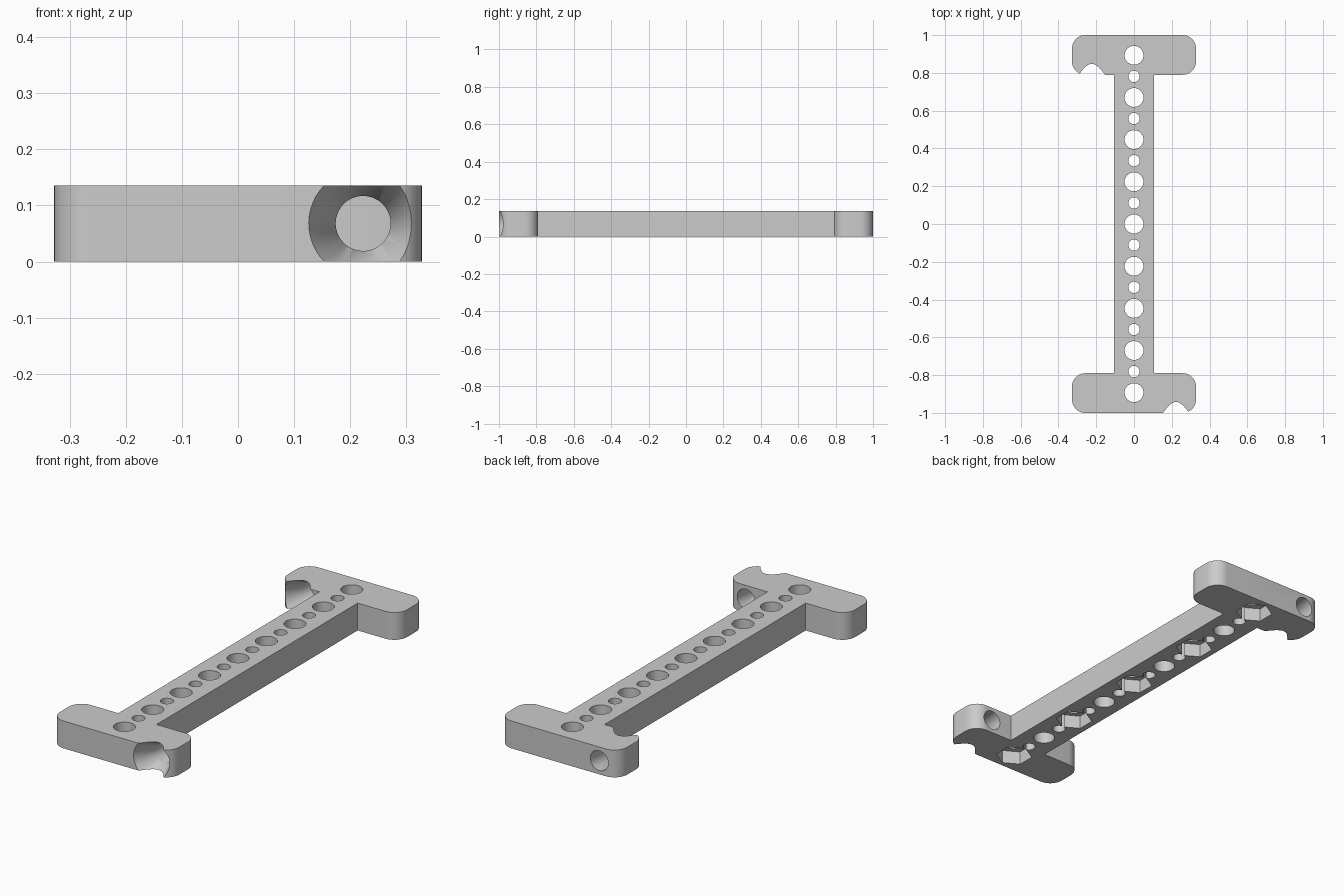
import bpy
import bmesh
from math import cos, sin, pi, radians
from mathutils import Matrix

if "Cube" in bpy.data.objects:
    bpy.data.objects.remove(bpy.data.objects["Cube"])

HEIGHT = 0.136
HALF_X, BAR_X = 0.328, 0.105
INNER_Y, CORNER = 0.79, 0.07
PITCH = 0.2233

grey = bpy.data.materials.new("light grey")
grey.use_nodes = True
colour = (0.6, 0.6, 0.6, 1)
grey.diffuse_color = colour
grey.node_tree.nodes["Principled BSDF"].inputs["Base Color"].default_value = colour


def new_object(name, bm):
    bmesh.ops.recalc_face_normals(bm, faces=bm.faces)
    mesh = bpy.data.meshes.new(name)
    bm.to_mesh(mesh)
    bm.free()
    mesh.materials.append(grey)
    obj = bpy.data.objects.new(name, mesh)
    bpy.context.collection.objects.link(obj)
    return obj


def rounded(cx, cy, start, steps=10):
    """Quarter-circle corner, counter-clockwise from the start angle."""
    angles = [start + pi / 2 * i / steps for i in range(steps + 1)]
    return [(cx + CORNER * cos(a), cy + CORNER * sin(a)) for a in angles]


# I-shaped plate: half of the outline, then its half-turn copy
rx = HALF_X - CORNER
half = [(BAR_X, INNER_Y)]
half += rounded(rx, INNER_Y + CORNER, -pi / 2)
half += rounded(rx, 1 - CORNER, 0)
half += rounded(-rx, 1 - CORNER, pi / 2)
half += rounded(-rx, INNER_Y + CORNER, pi)
half += [(-BAR_X, INNER_Y)]
outline = half + [(-x, -y) for x, y in half]

bm = bmesh.new()
base = bm.faces.new([bm.verts.new((x, y, 0)) for x, y in outline])
top = bmesh.ops.extrude_face_region(bm, geom=[base])
bmesh.ops.translate(bm, vec=(0, 0, HEIGHT),
                    verts=[v for v in top["geom"] if isinstance(v, bmesh.types.BMVert)])
plate = new_object("slotted_plate", bm)


def cut(sides, r1, r2, depth, location, along_y=False):
    """Subtract a prism or cone from the plate."""
    bm = bmesh.new()
    turn = Matrix.Rotation(radians(-90), 4, 'X') if along_y else Matrix()
    bmesh.ops.create_cone(bm, cap_ends=True, segments=sides, radius1=r1, radius2=r2,
                          depth=depth, matrix=Matrix.Translation(location) @ turn)
    cutter = new_object("cutter", bm)
    cutter.hide_render = True
    mod = plate.modifiers.new("cut", 'BOOLEAN')
    mod.operation = 'DIFFERENCE'
    mod.solver = 'EXACT'
    mod.object = cutter
    graph = bpy.context.evaluated_depsgraph_get()
    result = bpy.data.meshes.new_from_object(plate.evaluated_get(graph))
    plate.modifiers.clear()
    plate.data = result
    bpy.data.objects.remove(cutter)


# Row of large and small holes, with hexagonal nut pockets underneath
for i in range(-8, 9):
    y = i * PITCH / 2
    radius = 0.03 if i % 2 else 0.05
    cut(40, radius, radius, 0.4, (0, y, HEIGHT / 2))
    if i % 4 == 0:
        cut(6, 0.086, 0.086, 0.134, (0, y, 0))

# Flared cross holes through the end blocks, both opening to the front
for x, face_y in ((0.223, -1), (-0.223, INNER_Y)):
    cut(48, 0.049, 0.049, 0.3, (x, face_y + 0.1, HEIGHT / 2), True)
    cut(48, 0.107, 0.048, 0.118, (x, face_y + 0.039, HEIGHT / 2), True)

# Smooth curved walls, keep hard edges
bpy.ops.object.select_all(action='DESELECT')
plate.select_set(True)
bpy.context.view_layer.objects.active = plate
bpy.ops.object.shade_smooth_by_angle(angle=radians(30))
